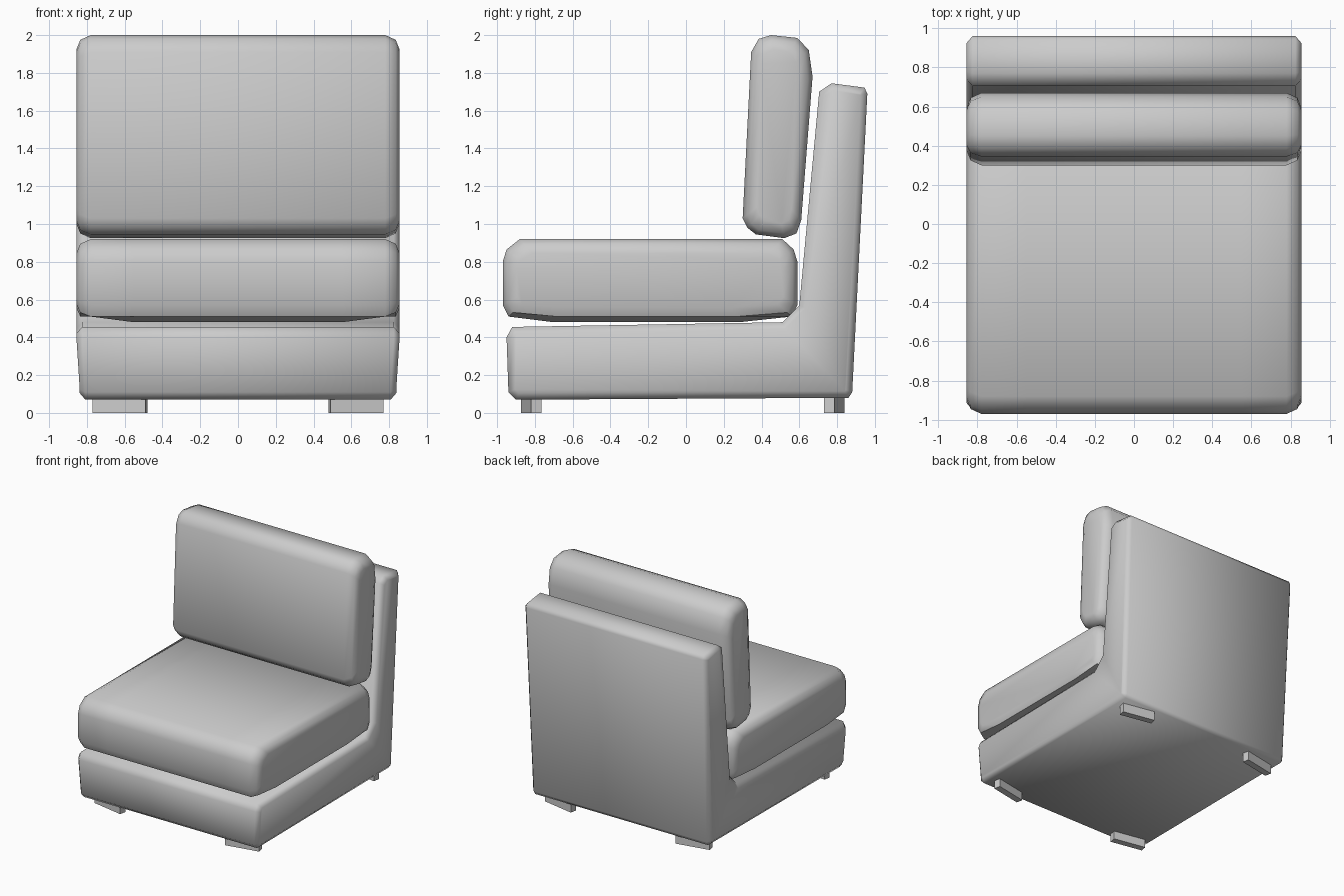
import bpy
import bmesh
from math import radians
from mathutils import Vector

default_cube = bpy.data.objects.get("Cube")
if default_cube:
    bpy.data.objects.remove(default_cube)

fabric = bpy.data.materials.new("soft grey")
fabric.use_nodes = True
GREY = (0.6, 0.6, 0.6, 1)
fabric.diffuse_color = GREY
fabric.node_tree.nodes["Principled BSDF"].inputs["Base Color"].default_value = GREY


def finish(name, bm, smooth_angle=None):
    bmesh.ops.recalc_face_normals(bm, faces=bm.faces)
    mesh = bpy.data.meshes.new(name)
    bm.to_mesh(mesh)
    bm.free()
    mesh.materials.append(fabric)
    obj = bpy.data.objects.new(name, mesh)
    bpy.context.collection.objects.link(obj)
    if smooth_angle:
        bpy.ops.object.select_all(action='DESELECT')
        obj.select_set(True)
        bpy.context.view_layer.objects.active = obj
        bpy.ops.object.shade_smooth_by_angle(angle=radians(smooth_angle))
    return obj


def shrink(profile, inset):
    """Pull a convex outline towards its centre by the inset on each axis."""
    low = [min(p[i] for p in profile) for i in (0, 1)]
    high = [max(p[i] for p in profile) for i in (0, 1)]
    out = []
    for p in profile:
        q = []
        for i in (0, 1):
            mid, half = (low[i] + high[i]) / 2, (high[i] - low[i]) / 2
            q.append(mid + (p[i] - mid) * (half - inset) / half)
        out.append(q)
    return out


def offset(profile, inset):
    """Mitred inward offset of a clockwise outline, concave corners included."""
    out = []
    for i, p in enumerate(profile):
        p = Vector(p)
        a = (p - Vector(profile[i - 1])).normalized()
        b = (Vector(profile[(i + 1) % len(profile)]) - p).normalized()
        na, nb = Vector((a.y, -a.x)), Vector((b.y, -b.x))
        out.append(p + (na + nb) * inset / (1 + na.dot(nb)))
    return out


def loft(profile, stations, inset_rule):
    """Sweep a (y, z) outline across x, mirrored, shrinking it near the ends."""
    full = [(-x, d) for x, d in stations] + [(x, d) for x, d in reversed(stations)]
    bm = bmesh.new()
    rings = [[bm.verts.new((x, y, z)) for y, z in inset_rule(profile, d)]
             for x, d in full]
    n = len(profile)
    for r, s in zip(rings, rings[1:]):
        for i in range(n):
            j = (i + 1) % n
            bm.faces.new((r[i], r[j], s[j], s[i]))
    bm.faces.new(rings[0])
    bm.faces.new(rings[-1])
    return bm


# L-shaped base and backrest, narrowing slightly towards the floor
frame_outline = [(-0.95, 0.40), (-0.92, 0.455), (0.51, 0.48), (0.60, 0.57),
                 (0.705, 1.70), (0.77, 1.745), (0.945, 1.722), (0.96, 1.69),
                 (0.88, 0.11), (0.86, 0.08), (-0.90, 0.07), (-0.94, 0.11)]
bm = loft(frame_outline, [(0.855, 0.035), (0.825, 0)], offset)
for v in bm.verts:
    if v.co.z < 0.2:
        v.co.x *= 0.98
finish("base_and_backrest", bm, 50)

# Seat cushion with a softly bulging underside
cushion_ends = [(0.855, 0.075), (0.835, 0.025), (0.78, 0)]
seat_outline = [(-0.97, 0.57), (-0.97, 0.80), (-0.95, 0.865), (-0.88, 0.92),
                (0.51, 0.92), (0.57, 0.865), (0.59, 0.80), (0.59, 0.57),
                (0.56, 0.51), (0.28, 0.48), (-0.70, 0.48), (-0.94, 0.51)]
bm = loft(seat_outline, cushion_ends + [(0.55, 0)], shrink)
for v in bm.verts:
    if v.co.z < 0.51 and abs(v.co.x) > 0.7:
        v.co.z = 0.51
finish("seat_cushion", bm, 50)

# Leaning back cushion
back_outline = [(0.30, 1.03), (0.345, 1.91), (0.385, 1.98), (0.45, 2.0),
                (0.59, 1.985), (0.65, 1.92), (0.67, 1.78), (0.61, 1.02),
                (0.585, 0.95), (0.52, 0.925), (0.37, 0.945), (0.325, 0.98)]
finish("back_cushion", loft(back_outline, cushion_ends, shrink), 50)

# Four flat feet, turned a little in plan and mirrored about both axes
for side, sx in (("left", 1), ("right", -1)):
    for end, sy, y in (("front", -1, -0.82), ("back", 1, 0.785)):
        bm = bmesh.new()
        bmesh.ops.create_cube(bm, size=1)
        for v in bm.verts:
            v.co = Vector((v.co.x * 0.285, v.co.y * 0.056, v.co.z * 0.085))
        foot = finish(end + "_" + side + "_foot", bm)
        foot.location = (sx * 0.625, y, 0.0425)
        foot.rotation_euler.z = -sx * sy * radians(11)
